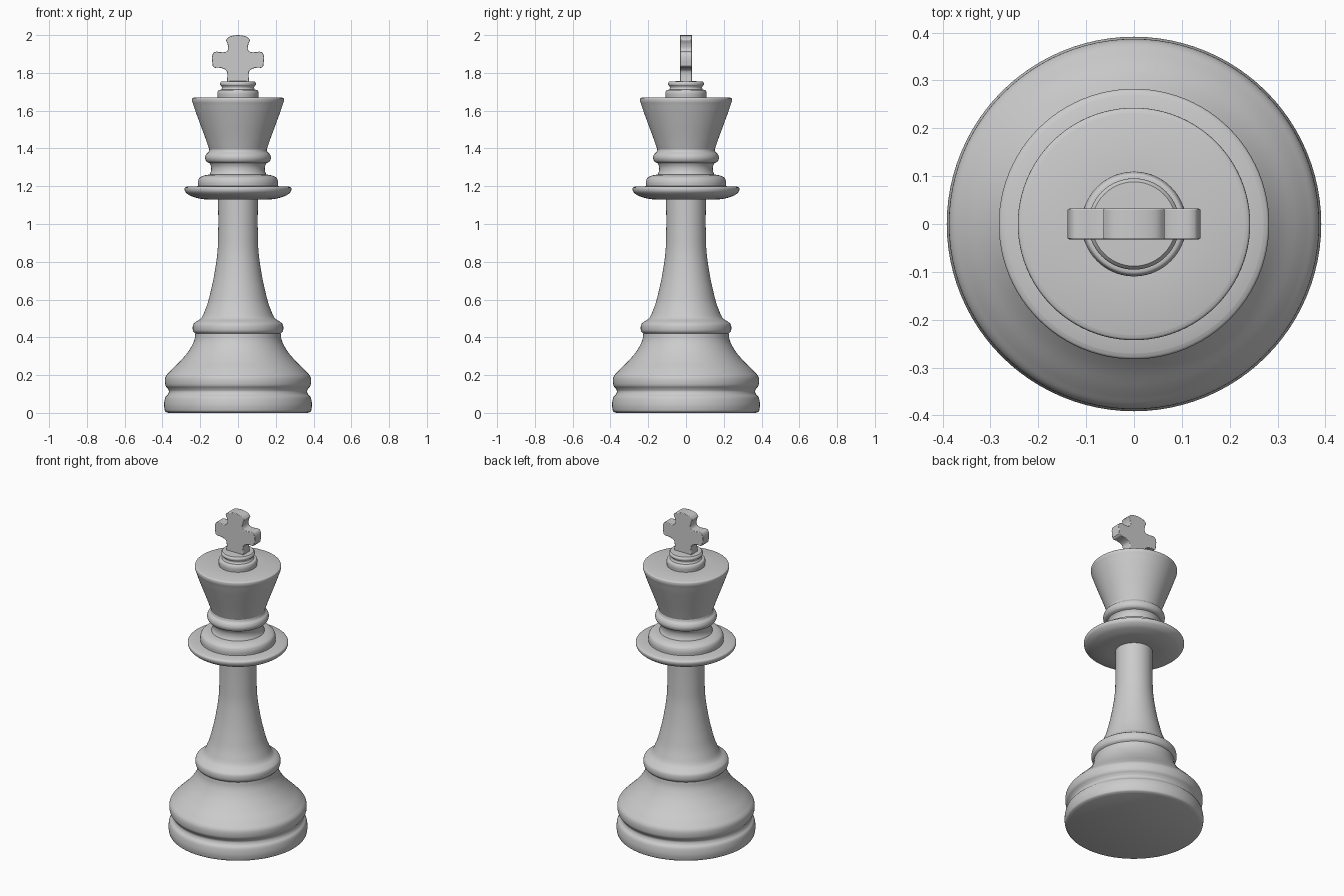
import bpy, bmesh, math
from mathutils import Vector

if "Cube" in bpy.data.objects:
    bpy.data.objects.remove(bpy.data.objects["Cube"])

SIDES = 96


def smooth_path(pts, steps=5):
    # Catmull-Rom curve through the given (radius, height) points
    p = [Vector(q) for q in pts]
    if len(p) < 3:
        return p
    p = [2 * p[0] - p[1]] + p + [2 * p[-1] - p[-2]]
    out = []
    for i in range(1, len(p) - 2):
        a, b, c, d = p[i - 1:i + 3]
        # chord-scaled tangents avoid overshoot with uneven spacing
        l0, l1, l2 = (b - a).length, (c - b).length, (d - c).length
        m1 = ((b - a) / l0 * l1 + (c - b) / l1 * l0) / (l0 + l1) * l1
        m2 = ((c - b) / l1 * l2 + (d - c) / l2 * l1) / (l1 + l2) * l1
        for s in range(steps):
            t = s / steps
            out.append((2*t**3 - 3*t**2 + 1) * b + (t**3 - 2*t**2 + t) * m1
                       + (3*t**2 - 2*t**3) * c + (t**3 - t**2) * m2)
    return out + [p[-2]]


def finish(name, bm, angle):
    bmesh.ops.remove_doubles(bm, verts=bm.verts[:], dist=1e-5)
    bmesh.ops.recalc_face_normals(bm, faces=bm.faces[:])
    me = bpy.data.meshes.new(name)
    bm.to_mesh(me)
    bm.free()
    ob = bpy.data.objects.new(name, me)
    bpy.context.collection.objects.link(ob)
    bpy.ops.object.select_all(action='DESELECT')
    ob.select_set(True)
    bpy.context.view_layer.objects.active = ob
    bpy.ops.object.shade_smooth_by_angle(angle=math.radians(angle))
    return ob


def lathe(name, runs):
    # each run is a smooth stretch; corners stay between runs
    pts = [q for run in runs for q in smooth_path(run)]
    bm = bmesh.new()
    verts = [bm.verts.new((r, 0, z)) for r, z in pts]
    edges = [bm.edges.new((a, b)) for a, b in zip(verts, verts[1:])
             if (a.co - b.co).length > 1e-5]
    bmesh.ops.spin(bm, geom=verts + edges, cent=(0, 0, 0), axis=(0, 0, 1),
                   angle=math.tau, steps=SIDES, use_duplicate=False)
    loose = [v for v in bm.verts if not v.link_faces]
    bmesh.ops.delete(bm, geom=loose, context='VERTS')
    # keep open lathes facing outward by joining with the axis-free normals
    ob = finish(name, bm, 40)
    me = ob.data
    flux = sum(p.normal.xy.dot(p.center.xy) * p.area for p in me.polygons)
    if flux < 0:
        me.flip_normals()
    return ob


# Weighted base: foot ring, groove and bell
lathe("base", [
    [(0, 0), (0.37, 0)],
    [(0.37, 0), (0.385, 0.008), (0.39, 0.025), (0.39, 0.06), (0.383, 0.085),
     (0.37, 0.1), (0.366, 0.115), (0.373, 0.13)],
    [(0.373, 0.13), (0.383, 0.143), (0.387, 0.165), (0.384, 0.19), (0.36, 0.22),
     (0.30, 0.28), (0.253, 0.34), (0.23, 0.39), (0.226, 0.42)],
])

# Ring and tapering stem
lathe("stem", [
    [(0.226, 0.42), (0.236, 0.43), (0.24, 0.45), (0.236, 0.47), (0.222, 0.483),
     (0.20, 0.497), (0.172, 0.55), (0.143, 0.65), (0.121, 0.76), (0.108, 0.86),
     (0.105, 0.95), (0.105, 1.13)],
])

# Wide collar with stepped rings above it
lathe("collar", [
    [(0.105, 1.13), (0.17, 1.13), (0.225, 1.14), (0.265, 1.157), (0.281, 1.175),
     (0.281, 1.192), (0.27, 1.198)],
    [(0.27, 1.198), (0.212, 1.2)],
    [(0.212, 1.2), (0.212, 1.225), (0.205, 1.243), (0.185, 1.255), (0.15, 1.262)],
    [(0.15, 1.262), (0.143, 1.28), (0.143, 1.305), (0.15, 1.322)],
    [(0.15, 1.322), (0.166, 1.33), (0.174, 1.35), (0.168, 1.37), (0.156, 1.382),
     (0.152, 1.395)],
])

# Flared head
lathe("head", [
    [(0.152, 1.395), (0.171, 1.45), (0.208, 1.55), (0.236, 1.63), (0.243, 1.655),
     (0.241, 1.666), (0.232, 1.67)],
    [(0.232, 1.67), (0.108, 1.67)],
])

# Small stepped finial under the cross
lathe("finial", [
    [(0.108, 1.67), (0.108, 1.7), (0.104, 1.708), (0.09, 1.711)],
    [(0.09, 1.711), (0.085, 1.72), (0.087, 1.729)],
    [(0.087, 1.729), (0.094, 1.735), (0.095, 1.745), (0.088, 1.755)],
    [(0.088, 1.755), (0, 1.757)],
])

# Cross: mirrored half outline, extruded and bevelled
half = []
for run in [
    [(0.06, 1.745), (0.057, 1.775), (0.056, 1.79)],
    [(0.056, 1.79), (0.061, 1.812), (0.08, 1.823), (0.105, 1.828), (0.125, 1.828),
     (0.134, 1.836)],
    [(0.134, 1.836), (0.134, 1.9), (0.127, 1.909), (0.08, 1.909), (0.059, 1.914),
     (0.051, 1.93)],
    [(0.051, 1.93), (0.056, 1.955), (0.065, 1.973)],
    [(0.065, 1.973), (0.052, 1.988), (0.028, 1.997), (0, 2.0)],
]:
    half += smooth_path(run, 3)[:-1]
outline = [(x, z) for x, z in half] + [(0, 2.0)] + [(-x, z) for x, z in reversed(half)]
bm = bmesh.new()
face = bm.faces.new([bm.verts.new((x, -0.032, z)) for x, z in outline])
new = bmesh.ops.extrude_face_region(bm, geom=[face])["geom"]
bmesh.ops.translate(bm, vec=(0, 0.064, 0),
                    verts=[g for g in new if isinstance(g, bmesh.types.BMVert)])
cross = finish("cross", bm, 35)
bevel = cross.modifiers.new("soft_edges", 'BEVEL')
bevel.width = 0.003
bevel.segments = 2
bevel.limit_method = 'ANGLE'
bevel.angle_limit = math.radians(60)
